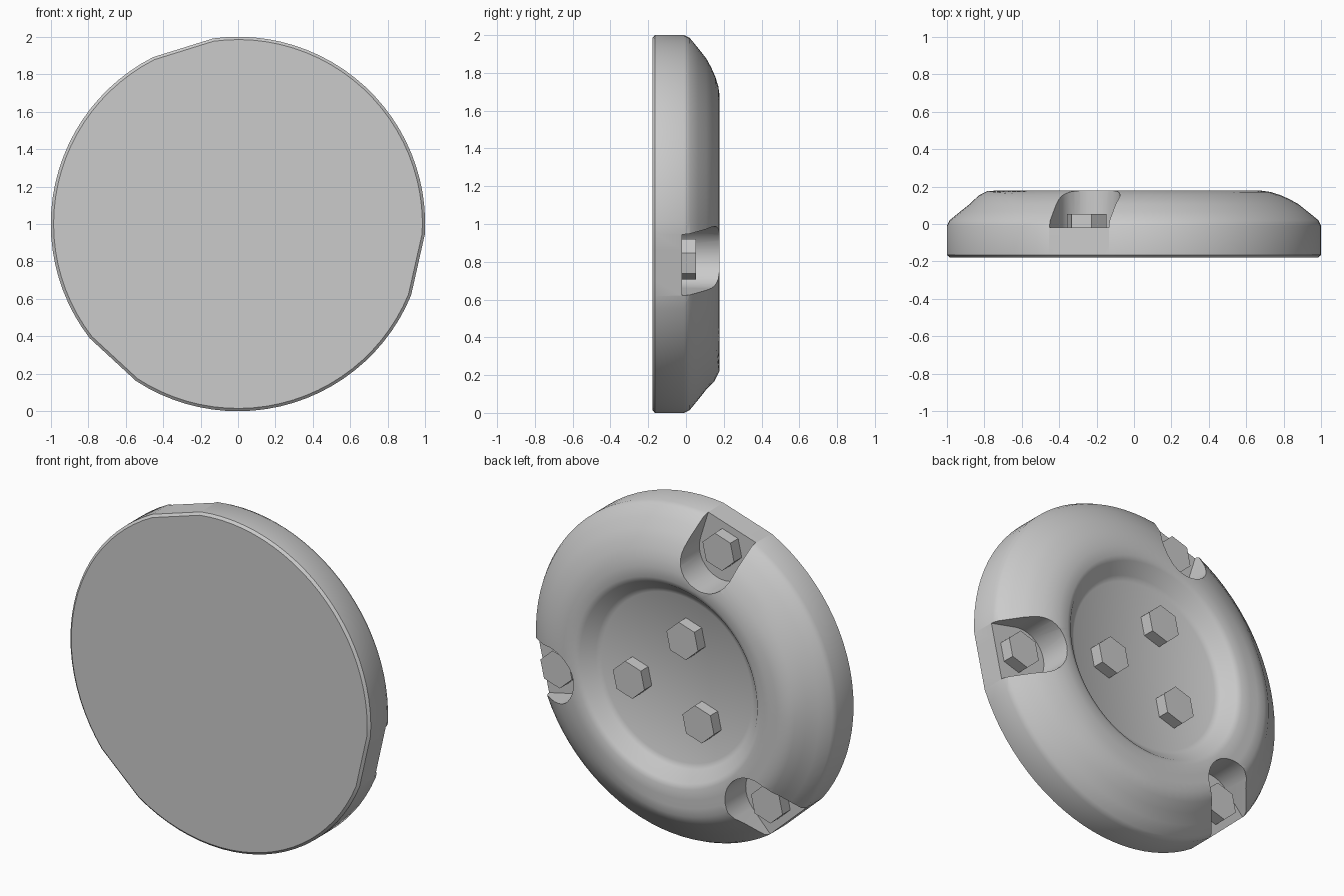
import bpy, bmesh
from math import sin, cos, pi, radians

cube = bpy.data.objects.get("Cube")
if cube:
    bpy.data.objects.remove(cube, do_unlink=True)

grey = bpy.data.materials.new("plain_grey")
grey.use_nodes = True
colour = (0.6, 0.6, 0.6, 1)
grey.diffuse_color = colour
grey.node_tree.nodes["Principled BSDF"].inputs["Base Color"].default_value = colour

NOTCH_ANGLES = [radians(107.3 + 120 * k) for k in range(3)]
HALF = radians(9.7)          # half the angle of the flat at each notch


def finish(name, bm):
    bmesh.ops.recalc_face_normals(bm, faces=bm.faces)
    mesh = bpy.data.meshes.new(name)
    bm.to_mesh(mesh)
    bm.free()
    mesh.materials.append(grey)
    obj = bpy.data.objects.new(name, mesh)
    bpy.context.collection.objects.link(obj)
    return obj


def loft(name, rings):
    """Skin closed rings of points and cap both ends."""
    bm = bmesh.new()
    loops = [[bm.verts.new(p) for p in ring] for ring in rings]
    n = len(loops[0])
    for a, b in zip(loops, loops[1:]):
        for i in range(n):
            j = (i + 1) % n
            bm.faces.new((a[i], a[j], b[j], b[i]))
    bm.faces.new(loops[0])
    bm.faces.new(loops[-1])
    return finish(name, bm)


def prism(name, outline, angle, y0, y1):
    """Extrude an outline of (radial, sideways) points along y."""
    c, s = cos(angle), sin(angle)
    return loft(name, [[(u * c - v * s, y, 1 + u * s + v * c) for u, v in outline]
                       for y in (y0, y1)])


# Disc body: radius, depth, and extra fullness on the lower right-hand side
profile = [(0.985, -0.178, 0), (1, -0.165, 0), (1, -0.01, 0), (0.985, 0.02, 0),
           (0.93, 0.065, 0), (0.877, 0.107, 0), (0.83, 0.133, 0.019),
           (0.78, 0.155, 0.022), (0.73, 0.171, 0.007), (0.68, 0.178, 0),
           (0.62, 0.178, 0), (0.59, 0.165, 0), (0.53, 0.1, 0), (0.5, 0.085, 0)]

# Angles: a few steps across each flat, more along each arc
steps = []
for a in NOTCH_ANGLES:
    steps += [(a - HALF + 2 * HALF * i / 4, True) for i in range(4)]
    arc = 2 * pi / 3 - 2 * HALF
    steps += [(a + HALF + arc * i / 24, False) for i in range(24)]


def ring(r, y, bump):
    points = []
    for k, (t, flat) in enumerate(steps):
        rr = r
        if flat and r > 0.95:
            rr = r * cos(HALF) / cos(t - NOTCH_ANGLES[k // 28])
        full = min(1, max(0, 1.5 * cos(t - radians(225))))
        points.append((rr * cos(t), y + bump * full, 1 + rr * sin(t)))
    return points


body = loft("disc_body", [ring(*p) for p in profile])

# Three U-shaped pockets cut into the rim
W, INNER = 0.166, 0.81
u_shape = [(1.2, W)] + [(INNER + W * cos(pi / 2 + pi * i / 16),
                         W * sin(pi / 2 + pi * i / 16)) for i in range(17)] + [(1.2, -W)]
bpy.context.view_layer.objects.active = body
for a in NOTCH_ANGLES:
    cutter = prism("pocket_cutter", u_shape, a, -0.02, 0.4)
    cutter.hide_render = True
    mod = body.modifiers.new("pocket", 'BOOLEAN')
    mod.operation, mod.solver, mod.object = 'DIFFERENCE', 'EXACT', cutter
    bpy.ops.object.modifier_apply(modifier=mod.name)
    bpy.data.objects.remove(cutter, do_unlink=True)

bpy.ops.object.select_all(action='DESELECT')
body.select_set(True)
bpy.ops.object.shade_smooth_by_angle(angle=radians(32))

# Hexagonal bolts: one in each pocket, three on the recessed floor
for group, radius, y0, y1 in (("pocket_bolt", 0.848, -0.03, 0.053),
                              ("centre_bolt", 0.28, 0.075, 0.155)):
    hexagon = [(radius + 0.11 * cos(pi / 6 + pi / 3 * i),
                0.11 * sin(pi / 6 + pi / 3 * i)) for i in range(6)]
    for k, a in enumerate(NOTCH_ANGLES):
        prism(f"{group}_{k + 1}", hexagon, a, y0, y1)
